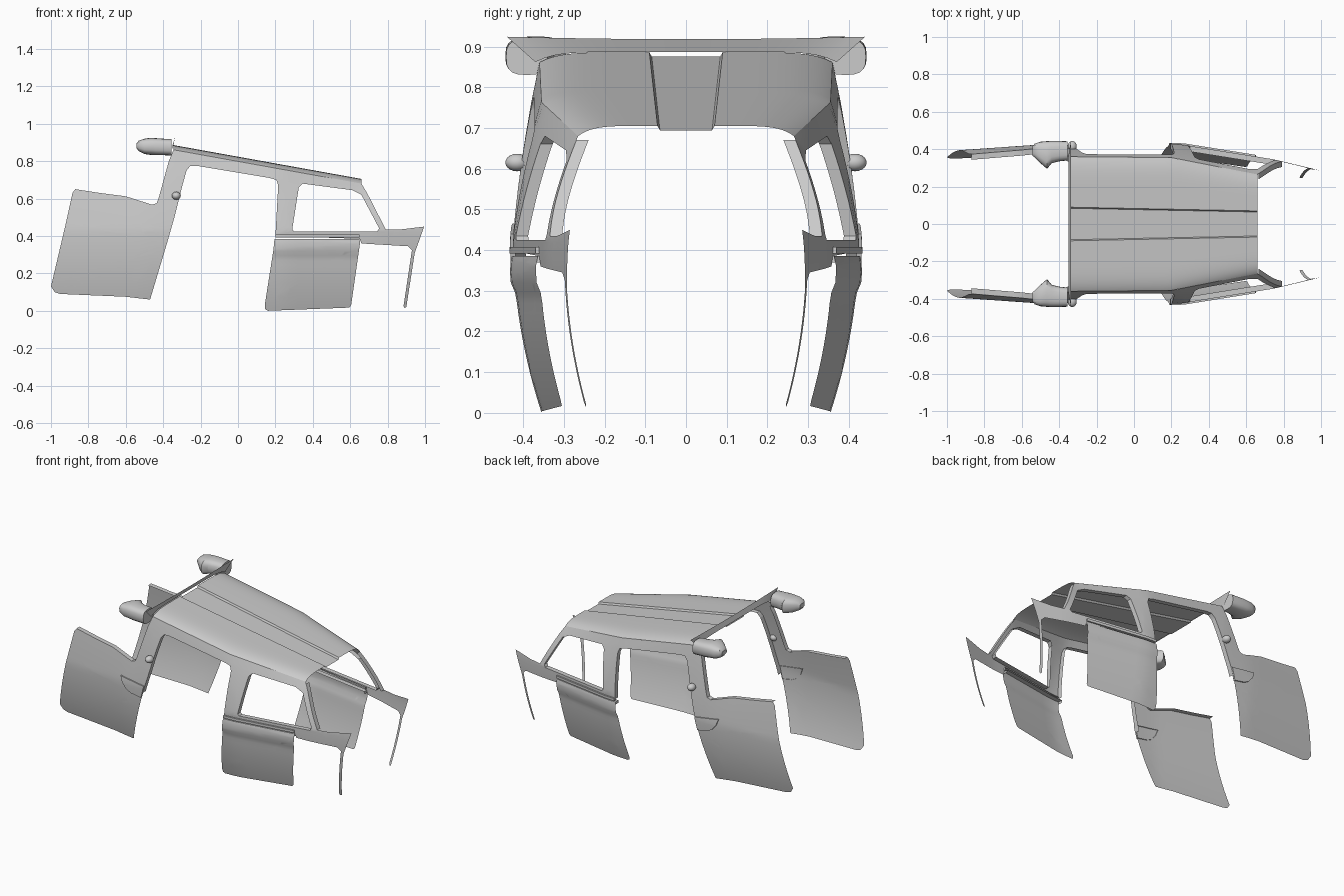
import bpy, bmesh, math
from mathutils import Vector

cube = bpy.data.objects.get("Cube")
if cube:
    bpy.data.objects.remove(cube, do_unlink=True)

grey = bpy.data.materials.new("body_grey")
grey.use_nodes = True
grey.diffuse_color = (0.6, 0.6, 0.6, 1)
grey.node_tree.nodes["Principled BSDF"].inputs["Base Color"].default_value = (0.6, 0.6, 0.6, 1)


def lerp(table, x):
    """Piecewise linear lookup in a short list of pairs."""
    for (x0, v0), (x1, v1) in zip(table, table[1:]):
        if x <= x1:
            break
    return v0 + (v1 - v0) * (x - x0) / (x1 - x0)


# Half width of the body at the belt line and at the roof edge
BELT = [(-1, .39), (-.5, .425), (.25, .425), (.75, .345), (1, .285)]
EDGE = [(-1, .31), (-.35, .36), (.2, .355), (.66, .265), (1, .25)]


def roof_z(x):
    return .885 - .18 * (x + .34)


def body_y(x, z):
    belt = lerp(BELT, x)
    if z < .43:
        return belt - .38 * (.43 - z) ** 2
    t = (z - .43) / (roof_z(x) - .455)
    return belt + (lerp(EDGE, x) - belt) * t + .03 * t * (1 - t)


def finish(name, bm, mirror=False):
    mesh = bpy.data.meshes.new(name)
    bm.to_mesh(mesh)
    bm.free()
    mesh.materials.append(grey)
    ob = bpy.data.objects.new(name, mesh)
    bpy.context.collection.objects.link(ob)
    bpy.ops.object.select_all(action='DESELECT')
    ob.select_set(True)
    bpy.context.view_layer.objects.active = ob
    bpy.ops.object.shade_smooth_by_angle(angle=math.radians(35))
    if mirror:
        mod = ob.modifiers.new("other_side", 'MIRROR')
        mod.use_axis = (False, True, False)
        mod.use_clip = False
        mod.use_mirror_merge = False
    return ob


def panel(name, loops, offset=lambda x, z: 0, fold=None, depth=.03):
    """Sheet metal cut to side-on outlines, bent to the body, edges folded in."""
    bm = bmesh.new()
    for loop in loops:
        vs = [bm.verts.new((x, 0, z)) for x, z in loop]
        for a, b in zip(vs, vs[1:] + vs[:1]):
            bm.edges.new((a, b))
    bmesh.ops.triangle_fill(bm, edges=bm.edges[:], normal=(0, 1, 0))
    for axis, lo, count, step in ((0, -.98, 40, .05), (2, .02, 38, .025)):
        normal = Vector((axis == 0, 0, axis == 2))
        for i in range(count):
            bmesh.ops.bisect_plane(bm, geom=bm.verts[:] + bm.edges[:] + bm.faces[:],
                                   plane_co=normal * (lo + i * step), plane_no=normal,
                                   dist=1e-4)
    for v in bm.verts:
        v.co.y = body_y(v.co.x, v.co.z) + offset(v.co.x, v.co.z)
    bm.normal_update()
    bmesh.ops.reverse_faces(bm, faces=[f for f in bm.faces if f.normal.y < 0])
    if fold:
        rim = []
        for e in bm.edges:
            mid = (e.verts[0].co + e.verts[1].co) / 2
            if e.is_boundary and fold(mid.x, mid.z):
                rim.append(e)
        new = bmesh.ops.extrude_edge_only(bm, edges=rim)["geom"]
        for v in new:
            if isinstance(v, bmesh.types.BMVert):
                v.co.y -= depth
    return finish(name, bm, True)


# Side shell: rear wing, pillars, roof rail, window frame, tail and thin strut
shell = [(-1, .13), (-.98, .1), (-.95, .09), (-.6, .075), (-.47, .06), (-.38, .36),
         (-.34, .5), (-.3, .66), (-.275, .75), (-.255, .775), (-.22, .775),
         (.17, .71), (.205, .7), (.215, .67), (.2, .4), (.65, .385), (.66, .36),
         (.91, .345), (.93, .325), (.885, .025), (.89, .015), (.9, .02),
         (.945, .31), (.965, .365), (.995, .45), (.87, .435), (.79, .435),
         (.69, .63), (.66, roof_z(.66) - .025), (-.345, roof_z(-.345) - .025),
         (-.37, .8), (-.425, .6), (-.435, .575), (-.46, .567), (-.5, .58),
         (-.6, .612), (-.74, .63), (-.87, .65), (-.885, .63), (-.92, .47)]
window = [(.29, .435), (.325, .66), (.345, .68), (.61, .645), (.66, .62),
          (.755, .44), (.745, .425), (.3, .425)]


def shell_fold(x, z):
    top = z > roof_z(x) - .035
    return z > .4 and -.86 < x < .8 and not top


panel("side_shell", [shell, window], fold=shell_fold)

# Lower side panel with a raised band under the belt line
lower = [(.195, .385), (.65, .385), (.652, .36), (.605, .03), (.595, .017),
         (.16, 0), (.146, .008), (.143, .03), (.19, .33)]


def band(x, z):
    return .01 * max(0, min(1, (z - .29) / .03)) * max(0, min(1, (.4 - z) / .04))


panel("lower_side_panel", [lower], offset=band, fold=lambda x, z: z > .37, depth=.03)

# Belt trim and handle plate
panel("belt_trim", [[(.2, .392), (.2, .408), (.65, .408), (.65, .392)]],
      offset=lambda x, z: .009, fold=lambda x, z: True, depth=.02)
panel("handle_plate", [[(-.525, .465), (-.51, .425), (-.48, .39), (-.45, .375),
                        (-.38, .362), (-.36, .44)]],
      offset=lambda x, z: .007, fold=lambda x, z: True, depth=.012)

# Roof skin with a sunken centre channel
bm = bmesh.new()
rows = []
NX, NY = 24, 48
for i in range(NX + 1):
    x = -.345 + 1.005 * i / NX
    half = lerp(EDGE, x)
    channel = .09 - .02 * i / NX
    spread = [half * (-1 + 2 * j / NY) for j in range(NY + 1)]
    # Extra columns follow the walls of the channel
    spread = [y for y in spread if abs(abs(y) - channel) > .008]
    spread = [y for y in spread if abs(y) < channel]
    inner = [-channel + .006 + (2 * channel - .012) * j / 8 for j in range(9)]
    outer = [channel + (half - channel) * math.sin(j / 14 * math.pi / 2) for j in range(15)]
    ys = [-y for y in reversed(outer)] + inner + outer
    rows.append([bm.verts.new((x, y, roof_z(x) - .025 * abs(y / half) ** 8
                               - (.011 if abs(y) < channel - .001 else 0))) for y in ys])
for a, b in zip(rows, rows[1:]):
    for j in range(len(a) - 1):
        bm.faces.new((a[j], b[j], b[j + 1], a[j + 1]))
finish("roof", bm)

# Upright lip across the front edge of the roof
bm = bmesh.new()
prev = None
for j in range(33):
    s = -1 + j / 16
    top_z = .918 + .006 * s * s
    pair = [bm.verts.new((-.35, .37 * s, roof_z(-.35) - .025 * abs(s) ** 8)),
            bm.verts.new((-.338, .44 * s, top_z))]
    if prev:
        bm.faces.new((prev[0], pair[0], pair[1], prev[1]))
    prev = pair
finish("roof_lip", bm)

# Rounded pods at the roof corners: x, inner y, outer y, low z, high z
bm = bmesh.new()
stations = [(-.542, .365, .415, .868, .895), (-.53, .355, .43, .853, .91),
            (-.5, .325, .44, .838, .92), (-.465, .295, .443, .833, .925),
            (-.44, .325, .444, .832, .923), (-.4, .335, .444, .832, .92),
            (-.355, .34, .442, .83, .918)]
rings = []
for x, y0, y1, z0, z1 in stations:
    ring = []
    for k in range(20):
        a = 2 * math.pi * k / 20
        c, s = (math.copysign(abs(f(a)) ** .7, f(a)) for f in (math.cos, math.sin))
        ring.append(bm.verts.new((x, (y0 + y1 + (y1 - y0) * c) / 2,
                                  (z0 + z1 + (z1 - z0) * s) / 2)))
    rings.append(ring)
for a, b in zip(rings, rings[1:]):
    for k in range(20):
        n = (k + 1) % 20
        bm.faces.new((a[k], a[n], b[n], b[k]))
for ring in (rings[0], rings[-1]):
    bm.faces.new(ring)
bmesh.ops.recalc_face_normals(bm, faces=bm.faces[:])
finish("corner_pod", bm, True)

# Small knob on the pillar
bm = bmesh.new()
bmesh.ops.create_uvsphere(bm, u_segments=16, v_segments=10, radius=.024)
for v in bm.verts:
    v.co = Vector((v.co.x, v.co.y * 1.2, v.co.z * .9)) + Vector((-.33, .415, .615))
finish("pillar_knob", bm, True)
